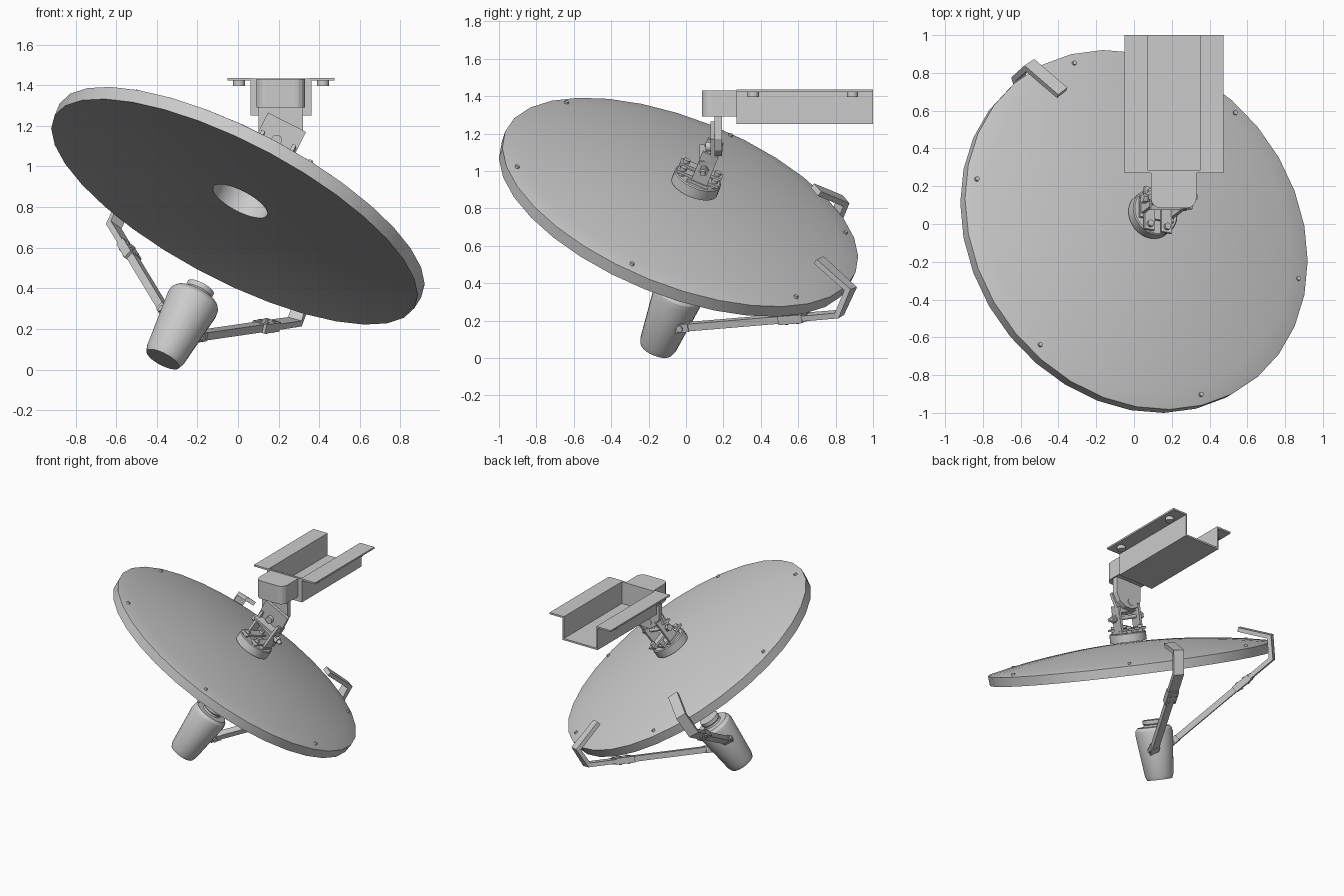
import bpy, bmesh, math
from mathutils import Vector, Matrix

if "Cube" in bpy.data.objects:
    bpy.data.objects.remove(bpy.data.objects["Cube"])

grey = bpy.data.materials.new("light_grey")
grey.diffuse_color = (0.6, 0.6, 0.6, 1)
grey.use_nodes = True
grey.node_tree.nodes["Principled BSDF"].inputs["Base Color"].default_value = grey.diffuse_color

# Dish frame: local z is the dish axis pointing out of its back
N = Vector((0.44, 0.335, 0.833)).normalized()
U = (Vector((1, 0, 0)) - N * N.x).normalized()
V = N.cross(U)
C = Vector((-0.013, -0.05, 0.785))


def frame(origin):
    m = Matrix((U, V, N)).transposed().to_4x4()
    m.translation = origin
    return m


DISH = frame(C)
HUB = frame(C + Vector((0.034, 0.044, 0.004)))


def finish(name, bm, matrix=Matrix(), smooth=False):
    bmesh.ops.recalc_face_normals(bm, faces=bm.faces)
    bm.transform(matrix)
    me = bpy.data.meshes.new(name)
    bm.to_mesh(me)
    bm.free()
    ob = bpy.data.objects.new(name, me)
    bpy.context.collection.objects.link(ob)
    me.materials.append(grey)
    if smooth:
        bpy.ops.object.select_all(action='DESELECT')
        ob.select_set(True)
        bpy.context.view_layer.objects.active = ob
        bpy.ops.object.shade_smooth_by_angle(angle=math.radians(30))
    return ob


def lathe(name, profile, matrix, sides=32):
    """Revolve (radius, height) points; zero radius makes a pole."""
    bm = bmesh.new()
    rings = []
    for r, h in profile:
        if r == 0:
            rings.append([bm.verts.new((0, 0, h))] * sides)
        else:
            rings.append([bm.verts.new((r * math.cos(math.tau * i / sides),
                                        r * math.sin(math.tau * i / sides), h)) for i in range(sides)])
    for a, b in zip(rings, rings[1:]):
        for i in range(sides):
            j = (i + 1) % sides
            quad = list(dict.fromkeys((a[i], a[j], b[j], b[i])))
            bm.faces.new(quad)
    return finish(name, bm, matrix, True)


def box(name, lo, hi, matrix=Matrix()):
    lo, hi = Vector(lo), Vector(hi)
    bm = bmesh.new()
    bmesh.ops.create_cube(bm, size=1)
    for v in bm.verts:
        v.co = Vector([(lo[k] + hi[k]) / 2 + v.co[k] * (hi[k] - lo[k]) for k in range(3)])
    return finish(name, bm, matrix)


def bolt(name, a, b, r, matrix=Matrix(), sides=16):
    a, b = matrix @ Vector(a), matrix @ Vector(b)
    d = b - a
    m = Matrix.Translation(a) @ d.to_track_quat('Z', 'Y').to_matrix().to_4x4()
    return lathe(name, [(0, 0), (r, 0), (r, d.length), (0, d.length)], m, sides)


def prism(name, outline, axis_lo, axis_hi, axis):
    """Extrude a 2D outline along y (axis=1) or z (axis=2)."""
    put = (lambda p, t: (p[0], t, p[1])) if axis == 1 else (lambda p, t: (p[0], p[1], t))
    bm = bmesh.new()
    a = [bm.verts.new(put(p, axis_lo)) for p in outline]
    b = [bm.verts.new(put(p, axis_hi)) for p in outline]
    bm.faces.new(a)
    bm.faces.new(b)
    for i in range(len(a)):
        j = (i + 1) % len(a)
        bm.faces.new((a[i], a[j], b[j], b[i]))
    return finish(name, bm)


def strip(name, points, across, width, thick):
    """Flat bar following points, with mitred bends; across is its width direction."""
    pts = [Vector(p) for p in points]
    bm = bmesh.new()
    rings = []
    for i, p in enumerate(pts):
        d1 = (pts[i] - pts[i - 1]).normalized() if i else None
        d2 = (pts[i + 1] - pts[i]).normalized() if i < len(pts) - 1 else None
        d1, d2 = d1 or d2, d2 or d1
        t = (d1 + d2).normalized()
        side = (across - t * across.dot(t)).normalized()
        up = side.cross(t) * (thick / 2 / max(t.dot(d1), 0.5))
        side = side * width / 2
        rings.append([bm.verts.new(p + q) for q in (side + up, up - side, -side - up, side - up)])
    bm.faces.new(rings[0])
    bm.faces.new(rings[-1])
    for a, b in zip(rings, rings[1:]):
        for i in range(4):
            j = (i + 1) % 4
            bm.faces.new((a[i], a[j], b[j], b[i]))
    return finish(name, bm)


# Reflector dish: round recess, shallow front, bulging back, short rim
steps = [i / 10 for i in range(11)]
recess = [(0, 0.162), (0.15, 0.162), (0.15, 0.053)]
front = [(0.99 * s, 0.054 - 0.062 * s * s) for s in steps[2:]]
back = [(1.0 * s, 0.062 + 0.108 * (1 - s * s)) for s in reversed(steps)]
lathe("dish", recess + front + [(1.005, -0.01), (1.01, 0.058)] + back, DISH)

# Six rim bolts
ref = Vector((0.84, -0.26, -0.34))
start = math.atan2(ref.dot(V), ref.dot(U))
for i in range(6):
    a = start + i * math.tau / 6
    x, y = 0.955 * math.cos(a), 0.955 * math.sin(a)
    bolt("rim_bolt", (x, y, 0.06), (x, y, 0.082), 0.012, DISH)

# Hub drum and swivel clevis on the back of the dish
lathe("hub", [(0, 0.15), (0.13, 0.15), (0.13, 0.208), (0.124, 0.214), (0, 0.214)], HUB)
box("clevis_base", (-0.1, -0.05, 0.214), (0.1, 0.07, 0.23), HUB)
for s in (-1, 1):
    box("clevis_lug", (s * 0.085 - 0.009, -0.03, 0.214), (s * 0.085 + 0.009, 0.06, 0.41), HUB)
    box("clevis_wing", (s * 0.05 - 0.03, -0.12, 0.23), (s * 0.05 + 0.03, 0.12, 0.245), HUB)
    for t in (-1, 1):
        bolt("clevis_bolt", (s * 0.05, t * 0.09, 0.205), (s * 0.05, t * 0.09, 0.262), 0.018, HUB)
bolt("clevis_pin", (-0.13, 0.015, 0.32), (0.16, 0.015, 0.32), 0.014, HUB)
for x in (-0.12, 0.12):
    bolt("pin_nut", (x - 0.012, 0.015, 0.32), (x + 0.012, 0.015, 0.32), 0.026, HUB, 6)

# Tilted hinge plate and hanging tab
tilt = Matrix.Translation((0.21, 0.143, 1.155)) @ Matrix.Rotation(math.radians(27), 4, 'Y')
box("hinge_plate", (-0.105, -0.012, -0.085), (0.105, 0.012, 0.07), tilt)
box("hinge_lip", (-0.1, -0.07, -0.085), (0.1, 0.0, -0.067), tilt)
tab = [(0.1, 1.3), (0.1, 1.17), (0.13, 1.11), (0.18, 1.08), (0.24, 1.08),
       (0.29, 1.11), (0.32, 1.17), (0.32, 1.3)]
prism("hanging_tab", tab, 0.153, 0.192, 1)
bolt("hinge_bolt", (0.19, 0.105, 1.13), (0.19, 0.196, 1.13), 0.026)

# Neck block with rounded front corners
neck = [(0.33, 0.275), (0.09, 0.275)]
for cx, a0 in ((0.14, 180), (0.28, 270)):
    neck += [(cx + 0.05 * math.cos(math.radians(a0 + k * 22.5)),
              0.135 + 0.05 * math.sin(math.radians(a0 + k * 22.5))) for k in range(5)]
prism("neck_block", neck, 1.29, 1.43, 2)

# Mounting channel with flanges, closed at the dish end
half = [(0.263, 1.435), (0.263, 1.422), (0.15, 1.422), (0.15, 1.252)]
inner = [(0.14, 1.265), (0.14, 1.435)]
cx = 0.212
right = [(cx + x, z) for x, z in half]
left = [(cx - x, z) for x, z in reversed(half)]
cav = [(cx - x, z) for x, z in reversed(inner)] + [(cx + x, z) for x, z in inner]
prism("mount_channel", right + left + cav, 0.27, 1.0, 1)
box("channel_end_wall", (cx - 0.14, 0.27, 1.265), (cx + 0.14, 0.285, 1.434))
for x in (0.005, 0.418):
    for y in (0.36, 0.89):
        bolt("channel_bolt", (x, y, 1.395), (x, y, 1.425), 0.03)

# Receiver can, parallel to the dish axis
CAN = frame(Vector((-0.37, -0.158, 0.05)))
lathe("receiver", [(0, 0), (0.09, 0), (0.102, 0.03), (0.134, 0.325), (0.13, 0.355), (0.114, 0.375),
                   (0.07, 0.378), (0.066, 0.39), (0.072, 0.398), (0.072, 0.425), (0, 0.425)], CAN, 24)

# Two support arms: rim hook, bolted joint, bar and foot plate
arms = [((-0.38, 0.695, 0.9), (-0.55, 0.84, 0.84), (-0.612, 0.785, 0.705), (-0.355, 0.0, 0.28)),
        ((0.27, 0.71, 0.525), (0.33, 0.88, 0.37), (0.28, 0.82, 0.235), (-0.2, -0.02, 0.165))]
for tip, bend, corner, foot in arms:
    tip, bend, corner, foot = map(Vector, (tip, bend, corner, foot))
    across = N.cross(bend - C).normalized()
    run = foot - corner
    strip("rim_hook", [tip, bend, corner, corner + run * 0.3], across, 0.075, 0.03)
    strip("arm_bar", [corner + run * 0.2, foot], across, 0.05, 0.04)
    strip("arm_joint", [corner + run * 0.22, corner + run * 0.37], across, 0.08, 0.046)
    out = across.cross(run).normalized()
    for t in (0.26, 0.33):
        for s in (-1, 1):
            p = corner + run * t + across * s * 0.02
            bolt("joint_bolt", p - out * 0.029, p + out * 0.029, 0.01)
    strip("foot_plate", [foot - run.normalized() * 0.05, foot + run.normalized() * 0.03], across, 0.06, 0.045)
    bolt("foot_bolt", foot - across * 0.04, foot + across * 0.04, 0.018)
